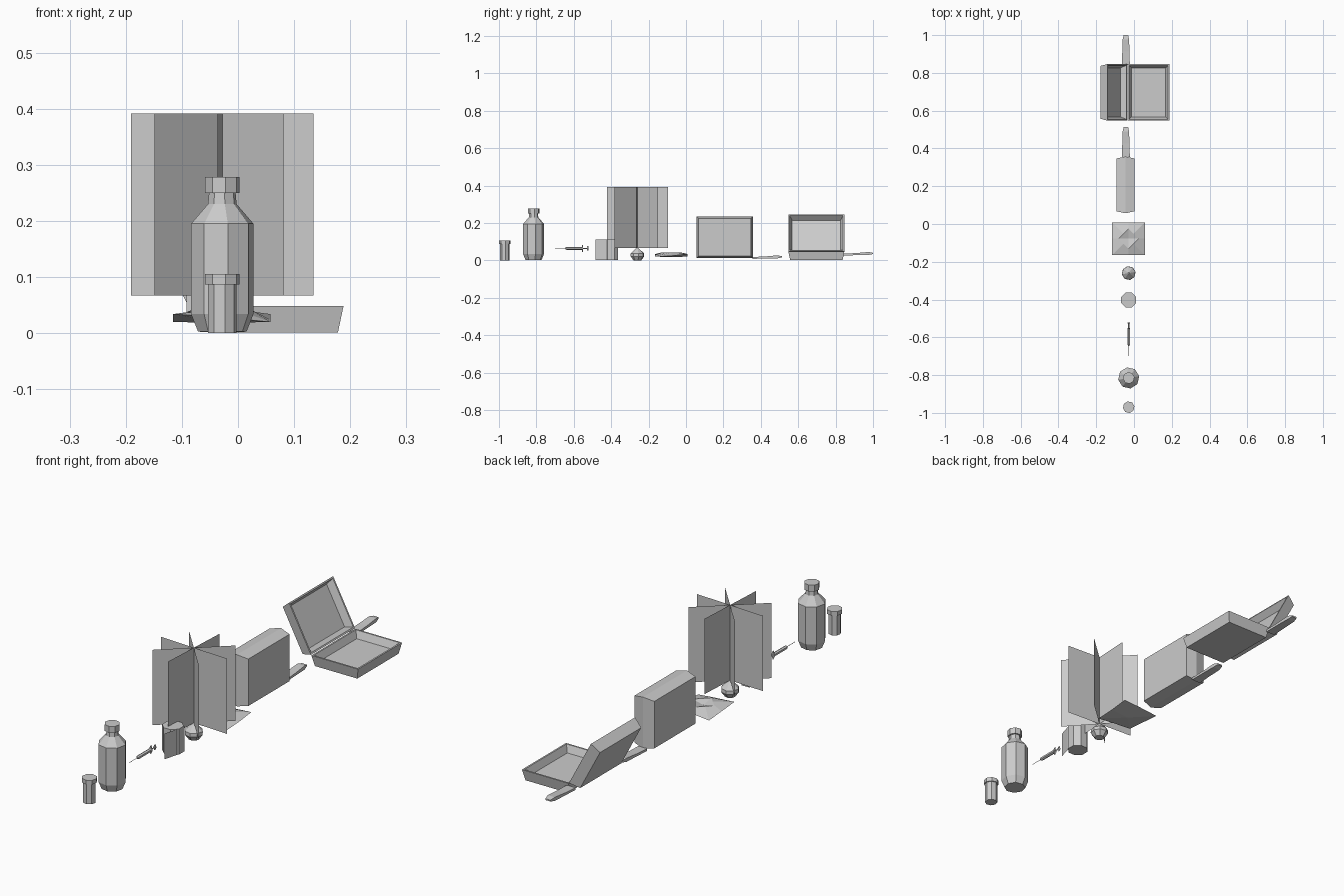
import bpy, bmesh
from math import sin, cos, radians, pi
from mathutils import Vector, Matrix

if "Cube" in bpy.data.objects:
    bpy.data.objects.remove(bpy.data.objects["Cube"])

CX = -0.028


def build(name, verts, faces):
    me = bpy.data.meshes.new(name)
    me.from_pydata([tuple(v) for v in verts], [], faces)
    bm = bmesh.new()
    bm.from_mesh(me)
    bmesh.ops.recalc_face_normals(bm, faces=bm.faces)
    bm.to_mesh(me)
    bm.free()
    ob = bpy.data.objects.new(name, me)
    bpy.context.collection.objects.link(ob)
    return ob


def loft(name, rings):
    """Join equal-length rings with quads and cap both ends."""
    n = len(rings[0])
    faces = [(k*n + i, k*n + (i+1) % n, (k+1)*n + (i+1) % n, (k+1)*n + i)
             for k in range(len(rings) - 1) for i in range(n)]
    faces += [tuple(range(n))[::-1],
              tuple(range((len(rings)-1)*n, len(rings)*n))]
    return build(name, [v for r in rings for v in r], faces)


def lathe(name, profile, y, n=8, turn=10):
    """Faceted solid of revolution from (radius, height) points."""
    return loft(name, [[(CX + r*cos(2*pi*i/n + radians(turn)),
                         y + r*sin(2*pi*i/n + radians(turn)), z)
                        for i in range(n)] for r, z in profile])


def rod(name, profile, z, n=6, sx=1.0):
    """Solid along y from (radius, y) points; sx flattens it in x."""
    return loft(name, [[(CX + sx*r*cos(2*pi*i/n + pi/2), y,
                         z + r*sin(2*pi*i/n + pi/2)) for i in range(n)]
                       for r, y in profile])


# Small pill bottle
lathe("pill_bottle_body", [(.026, 0), (.026, .088)], -.97)
lathe("pill_bottle_cap", [(.031, .087), (.031, .105)], -.97)

# Large bottle
lathe("bottle_body", [(.044, .003), (.0565, .034), (.0565, .195),
                      (.026, .23), (.024, .251)], -.815)
lathe("bottle_cap", [(.031, .25), (.031, .278)], -.815)

# Syringe
SZ = .064
rod("syringe_needle", [(.0012, -.70), (.0012, -.64)], SZ, 4)
rod("syringe_barrel", [(.003, -.647), (.008, -.638), (.008, -.552)], SZ)
rod("syringe_finger_flange", [(.019, -.555), (.019, -.55)], SZ, 4, .4)
rod("syringe_plunger", [(.003, -.552), (.003, -.526)], SZ, 4)
rod("syringe_thumb_rest", [(.012, -.528), (.012, -.522)], SZ, 4, .5)

# Gauze roll with loose end
lathe("gauze_roll", [(.043, .002), (.043, .112)], -.402, turn=22.5)
path = [(.012, -.382), (.006, -.43), (-.010, -.485)]
build("gauze_loose_end",
      [(x, y, z) for x, y in path for z in (.002, .112)],
      [(0, 2, 3, 1), (2, 4, 5, 3)])

# Plant: root bulb and four crossed leaf cards
PY = -.26
lathe("root_bulb", [(.021, 0), (.037, .022), (.036, .037), (.004, .068)], PY)
for i in range(4):
    a = radians(-3 + 45*i)
    dx, dy = .163*cos(a), .163*sin(a)
    build("leaf_card_%d" % (i+1),
          [(CX-dx, PY-dy, .067), (CX+dx, PY+dy, .067),
           (CX+dx, PY+dy, .391), (CX-dx, PY-dy, .391)], [(0, 1, 2, 3)])

# Folded cloth pad: square edge, raised diamond, dipped centre
H = .0865
edge = [(H, 0, .024), (H, H, .034), (0, H, .028), (-H, H, .020),
        (-H, 0, .027), (-H, -H, .034), (0, -H, .028), (H, -H, .020)]
ring = [(.052, 0, .042), (.026, .026, .042), (0, .052, .042),
        (-.026, .026, .042), (-.052, 0, .042), (-.026, -.026, .042),
        (0, -.052, .042), (.026, -.026, .042)]
verts = edge + ring + [(0, 0, .030), (0, 0, .018)]
faces = []
for i in range(8):
    j = (i + 1) % 8
    faces += [(i, j, 8+j, 8+i), (8+i, 8+j, 16), (j, i, 17)]
build("cloth_pad", verts, faces).location = (CX - .001, -.078, 0)


# Case halves: u runs away from the hinge, w is depth from the seam
def case_half(name, origin, u, w, hollow):
    def rect(inset, depth):
        o, uu, ww = Vector(origin), Vector(u), Vector(w)
        L, W = .222, .15
        return [o + uu*a + ww*depth + Vector((0, b, 0)) for a, b in
                ((inset, inset-W), (L-inset, inset-W),
                 (L-inset, W-inset), (inset, W-inset))]
    rings = [rect(.010, .047), rect(0, 0)]
    if hollow:
        rings += [rect(.007, 0), rect(.020, .030)]
    return loft(name, rings)


# Strap: flat curved tongue along y, narrowing to its end
def strap(name, y, z, x):
    pts = [(0, .021, 0, .010), (.07, .019, .002, .013),
           (.135, .017, .003, .019), (.158, .012, .008, .014)]
    loft(name, [[(x-h, y+d, z+a), (x+h, y+d, z+a),
                 (x+h, y+d, z+b), (x-h, y+d, z+b)] for d, h, a, b in pts])


# Closed case
for side, nm in ((1, "right"), (-1, "left")):
    case_half("closed_case_%s_half" % nm, (-.045, .207, .013),
              (0, 0, 1), (side, 0, 0), False)
strap("closed_case_strap", .355, .008, -.043)

# Open case with its lid leaning back
t = radians(28)
case_half("open_case_base", (-.034, .697, .048), (1, 0, 0), (0, 0, -1), True)
case_half("open_case_lid", (-.036, .697, .050), (-sin(t), 0, cos(t)),
          (-cos(t), 0, -sin(t)), True)
strap("open_case_strap", .842, .026, -.043)
